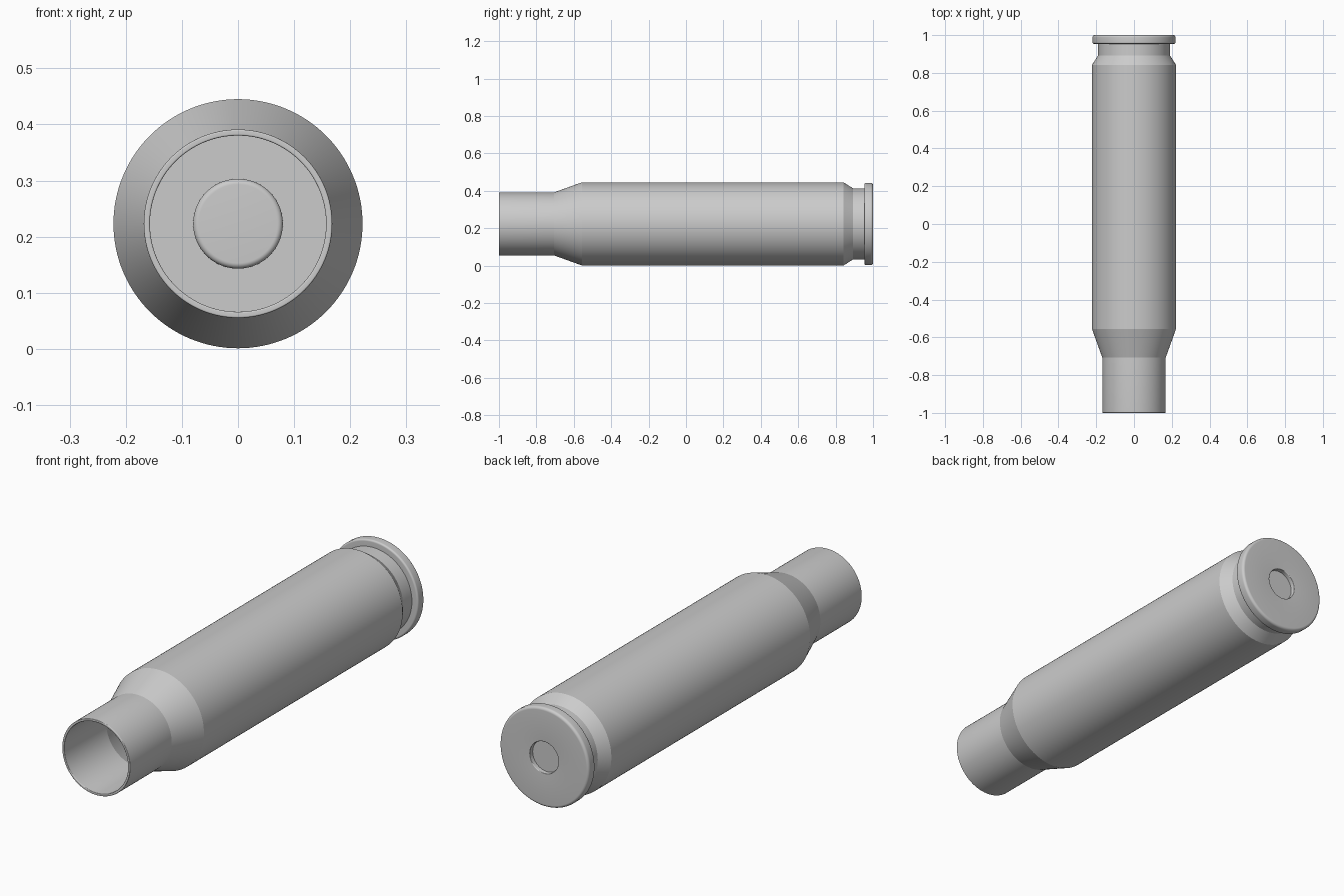
import bpy, bmesh
from math import radians, cos, sin, pi
from mathutils import Vector

if "Cube" in bpy.data.objects:
    bpy.data.objects.remove(bpy.data.objects["Cube"])

SIDES = 128
AXIS_Z = 0.223


def fillet(points, steps=8):
    """Turn (radius, y, rounding) corners into a profile with rounded corners."""
    out = []
    for i, (r, y, size) in enumerate(points):
        p = Vector((r, y))
        if size == 0:
            out.append(p)
            continue
        a = p + (Vector(points[i - 1][:2]) - p).normalized() * size
        b = p + (Vector(points[i + 1][:2]) - p).normalized() * size
        centre = a + b - p
        for k in range(steps + 1):
            t = k / steps * pi / 2
            out.append(centre + (a - centre) * cos(t) + (b - centre) * sin(t))
    return out


def lathe(name, profile):
    """Revolve a profile of (radius, y) around the lengthwise axis."""
    bm = bmesh.new()
    rings = []
    for r, y in profile:
        if r < 1e-6:
            rings.append([bm.verts.new((0, y, AXIS_Z))] * SIDES)
        else:
            rings.append([bm.verts.new((r * cos(2 * pi * s / SIDES), y,
                                        AXIS_Z + r * sin(2 * pi * s / SIDES)))
                          for s in range(SIDES)])
    for a, b in zip(rings, rings[1:]):
        for s in range(SIDES):
            n = (s + 1) % SIDES
            bm.faces.new(dict.fromkeys((a[s], a[n], b[n], b[s])))
    bmesh.ops.recalc_face_normals(bm, faces=bm.faces)
    mesh = bpy.data.meshes.new(name)
    bm.to_mesh(mesh)
    bm.free()
    obj = bpy.data.objects.new(name, mesh)
    bpy.context.collection.objects.link(obj)
    bpy.ops.object.select_all(action='DESELECT')
    obj.select_set(True)
    bpy.context.view_layer.objects.active = obj
    bpy.ops.object.shade_smooth_by_angle(angle=radians(15))
    return obj


# Outside: base recess, rim, groove, body, shoulder, neck
outer = [(0, 0.98, 0), (0.07, 0.98, 0), (0.07, 1.0, 0.003),
         (0.22, 1.0, 0.012), (0.22, 0.954, 0.008), (0.19, 0.954, 0),
         (0.19, 0.893, 0), (0.222, 0.843, 0), (0.222, -0.557, 0),
         (0.168, -0.707, 0)]
# Mouth lip, then the inside wall back to the raised floor of the recess
inner = [(0.168, -1.0, 0.003), (0.157, -1.0, 0.003), (0.157, -0.705, 0),
         (0.211, -0.555, 0), (0.211, 0.838, 0), (0.179, 0.888, 0),
         (0.179, 0.965, 0), (0.209, 0.965, 0), (0.209, 0.989, 0),
         (0.08, 0.989, 0), (0.08, 0.969, 0.01), (0, 0.969, 0)]

lathe("hollow_case", fillet(outer + inner))
